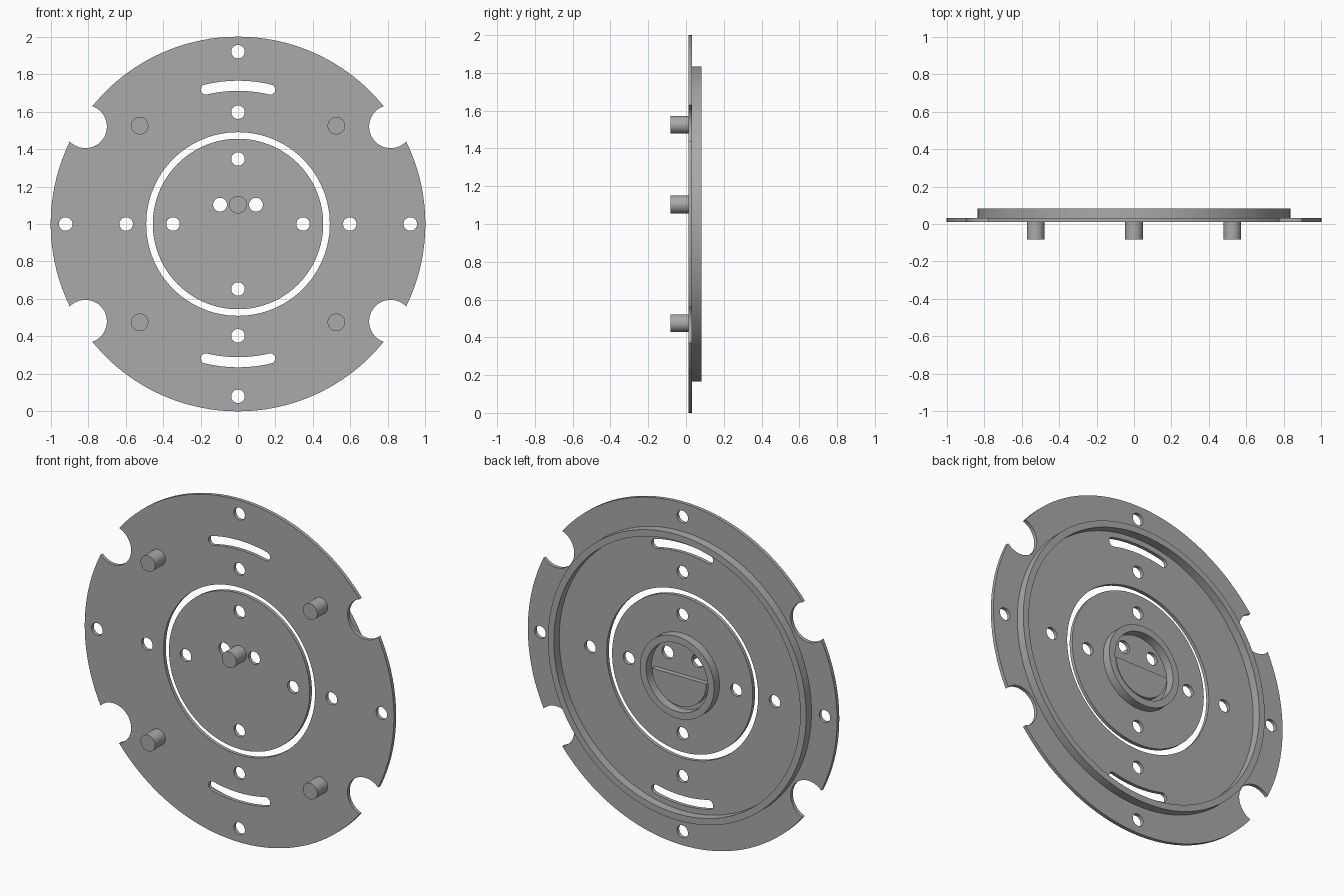
import bpy, bmesh
from math import sin, cos, atan2, acos, hypot, radians, pi

cube = bpy.data.objects.get("Cube")
if cube:
    bpy.data.objects.remove(cube, do_unlink=True)

metal = bpy.data.materials.new("grey metal")
metal.use_nodes = True
grey = (0.40, 0.40, 0.40, 1)
metal.diffuse_color = grey
metal.node_tree.nodes["Principled BSDF"].inputs["Base Color"].default_value = grey

# Depths of the layers, front to back
PEG_FRONT, PLATE_FRONT, PLATE_BACK, RIM_BACK = -0.083, 0.012, 0.033, 0.083


def arc(cx, cy, r, start, end, n):
    steps = [start + (end - start) * i / n for i in range(n + 1)]
    return [(cx + r * cos(t), cy + r * sin(t)) for t in steps]


def circle(cx, cy, r, n=32):
    return arc(cx, cy, r, 0, 2 * pi, n)[:-1]


def sheet(name, outlines, front, back):
    """Extrude filled outlines (inner ones become holes) between two depths."""
    curve = bpy.data.curves.new(name, "CURVE")
    curve.dimensions = "2D"
    curve.fill_mode = "BOTH"
    curve.extrude = (back - front) / 2
    for pts in outlines:
        spline = curve.splines.new("POLY")
        spline.points.add(len(pts) - 1)
        for p, (x, y) in zip(spline.points, pts):
            p.co = (x, y, 0, 1)
        spline.use_cyclic_u = True
    obj = bpy.data.objects.new(name, curve)
    bpy.context.collection.objects.link(obj)
    obj.location = (0, (front + back) / 2, 1)
    obj.rotation_euler = (pi / 2, 0, 0)
    bpy.ops.object.select_all(action="DESELECT")
    obj.select_set(True)
    bpy.context.view_layer.objects.active = obj
    bpy.ops.object.convert(target="MESH")
    obj = bpy.context.object
    bm = bmesh.new()
    bm.from_mesh(obj.data)
    bmesh.ops.remove_doubles(bm, verts=bm.verts, dist=0.0001)
    bmesh.ops.recalc_face_normals(bm, faces=bm.faces)
    bm.to_mesh(obj.data)
    bm.free()
    obj.data.materials.clear()
    obj.data.materials.append(metal)
    bpy.ops.object.shade_smooth_by_angle(angle=radians(30))
    return obj


def notched_disc(nx, ny, r):
    """Unit disc outline with a round bite in each quadrant."""
    d, t0 = hypot(nx, ny), atan2(ny, nx)
    a = acos((1 + d * d - r * r) / (2 * d))
    b = atan2(sin(a), cos(a) - d)
    mids = [t0, pi - t0, pi + t0, 2 * pi - t0]
    pts = []
    for t, following in zip(mids, mids[1:] + [t0 + 2 * pi]):
        pts += arc(d * cos(t), d * sin(t), r, t - b, t + b - 2 * pi, 28)
        pts += arc(0, 0, 1, t + a, following - a, 48)[1:-1]
    return pts


def slot(mid, r=0.738, half=0.027, spread=radians(13.5)):
    """Curved slot with round ends, centred on an angle."""
    lo, hi = mid - spread, mid + spread
    return (arc(0, 0, r + half, lo, hi, 20)
            + arc(r * cos(hi), r * sin(hi), half, hi, hi + pi, 10)[1:-1]
            + arc(0, 0, r - half, hi, lo, 20)
            + arc(r * cos(lo), r * sin(lo), half, lo + pi, lo + 2 * pi, 10)[1:-1])


def cross_holes(r):
    return [circle(r * cos(k * pi / 2), r * sin(k * pi / 2), 0.036) for k in range(4)]


# Outer plate with edge notches, slots and bolt holes
sheet("outer_plate",
      [notched_disc(0.815, 0.52, 0.115), circle(0, 0, 0.49, 128),
       slot(pi / 2), slot(-pi / 2)] + cross_holes(0.92) + cross_holes(0.597),
      PLATE_FRONT, PLATE_BACK)

# Separate centre disc
sheet("centre_disc",
      [circle(0, 0, 0.455, 128)] + cross_holes(0.347)
      + [circle(s * 0.096, 0.103, 0.037) for s in (-1, 1)],
      PLATE_FRONT, PLATE_BACK)

# Raised rims and half-round block on the back
sheet("outer_rim", [circle(0, 0, 0.835, 160), circle(0, 0, 0.797, 160)],
      PLATE_BACK, RIM_BACK)
sheet("centre_rim", [circle(0, 0, 0.24, 80), circle(0, 0, 0.2, 80)],
      PLATE_BACK, RIM_BACK)
sheet("half_round_block", [arc(0, 0, 0.175, pi, 2 * pi, 40)],
      PLATE_BACK, PLATE_BACK + 0.03)

# Pegs on the front
sheet("centre_peg", [circle(0, 0.103, 0.047)], PEG_FRONT, PLATE_FRONT)
for side, sx in (("left", 1), ("right", -1)):
    for level, sz in (("upper", 1), ("lower", -1)):
        sheet(f"{level}_{side}_peg", [circle(sx * 0.525, sz * 0.525, 0.047)],
              PEG_FRONT, PLATE_FRONT)
